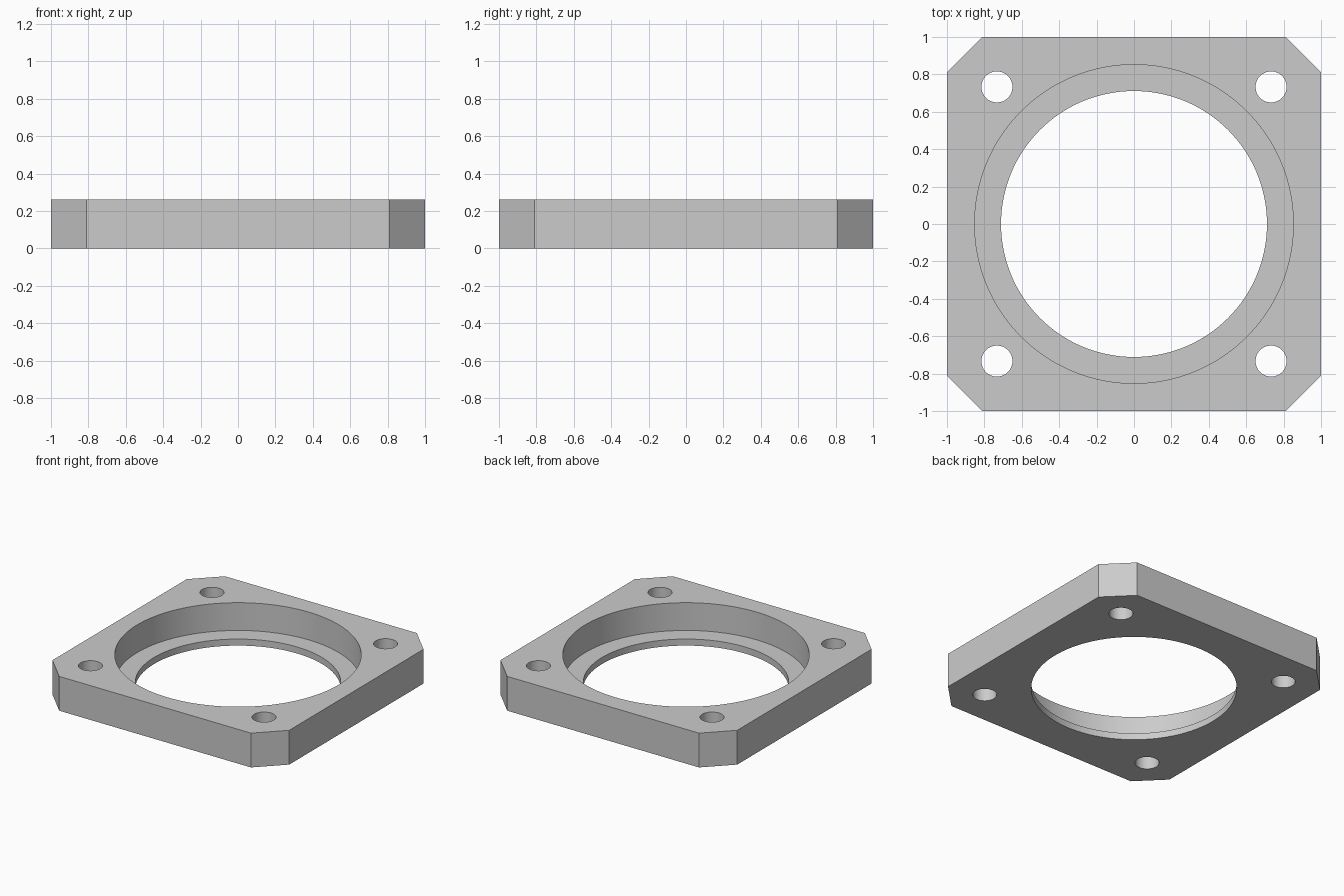
import bpy
import bmesh
import math

HEIGHT = 0.262
LEDGE = 0.05
HALF = 1.0
FLAT = 0.81
BOLT = 0.733

cube = bpy.data.objects.get("Cube")
if cube:
    bpy.data.objects.remove(cube, do_unlink=True)

grey = bpy.data.materials.new("plain grey")
grey.use_nodes = True
colour = (0.6, 0.6, 0.6, 1)
grey.diffuse_color = colour
grey.node_tree.nodes["Principled BSDF"].inputs["Base Color"].default_value = colour

# Square plate with clipped corners
bm = bmesh.new()
outline = [(HALF, -FLAT), (HALF, FLAT), (FLAT, HALF), (-FLAT, HALF),
           (-HALF, FLAT), (-HALF, -FLAT), (-FLAT, -HALF), (FLAT, -HALF)]
base = bm.faces.new([bm.verts.new((x, y, 0)) for x, y in outline])
top = bmesh.ops.extrude_face_region(bm, geom=[base])["geom"]
bmesh.ops.translate(bm, vec=(0, 0, HEIGHT),
                    verts=[g for g in top if isinstance(g, bmesh.types.BMVert)])
bmesh.ops.recalc_face_normals(bm, faces=bm.faces)
mesh = bpy.data.meshes.new("flange_plate")
bm.to_mesh(mesh)
bm.free()
plate = bpy.data.objects.new("flange_plate", mesh)
bpy.context.collection.objects.link(plate)
mesh.materials.append(grey)


def cut(name, x, y, radius, bottom, sides):
    """Bore a round hole from the given height up through the top."""
    depth = HEIGHT + 0.1 - bottom
    bpy.ops.mesh.primitive_cylinder_add(vertices=sides, radius=radius, depth=depth,
                                        location=(x, y, bottom + depth / 2))
    cutter = bpy.context.object
    cutter.name = name
    cutter.data.materials.append(grey)
    mod = plate.modifiers.new(name, "BOOLEAN")
    mod.operation = "DIFFERENCE"
    mod.solver = "EXACT"
    mod.object = cutter
    bpy.ops.object.select_all(action="DESELECT")
    plate.select_set(True)
    bpy.context.view_layer.objects.active = plate
    bpy.ops.object.modifier_apply(modifier=name)
    bpy.data.objects.remove(cutter, do_unlink=True)


# Central opening, its wider stepped recess, and the corner bolt holes
cut("centre_bore", 0, 0, 0.711, -0.1, 128)
cut("recess", 0, 0, 0.852, LEDGE, 128)
for sx in (-1, 1):
    for sy in (-1, 1):
        cut("bolt_hole", sx * BOLT, sy * BOLT, 0.083, -0.1, 48)

bpy.ops.object.shade_smooth_by_angle(angle=math.radians(30))
